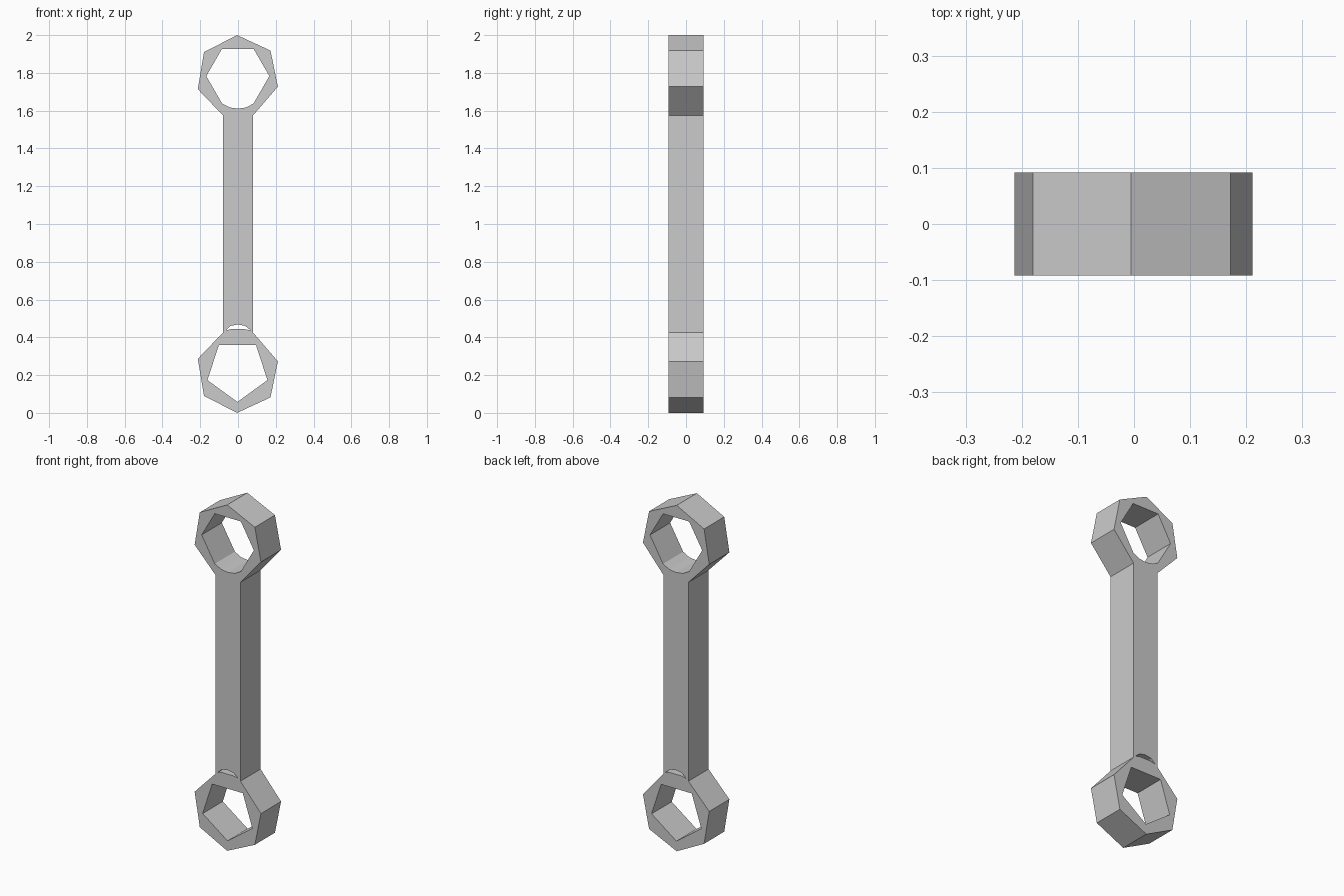
import bpy, bmesh
from math import sin, cos, radians
from mathutils import Vector

HALF = 0.092      # half thickness
HOLE = 0.167      # hole radius

cube = bpy.data.objects.get("Cube")
if cube:
    bpy.data.objects.remove(cube, do_unlink=True)

steel = bpy.data.materials.new("grey steel")
steel.use_nodes = True
steel.diffuse_color = (0.6, 0.6, 0.6, 1)
steel.node_tree.nodes["Principled BSDF"].inputs["Base Color"].default_value = (0.6, 0.6, 0.6, 1)


def arc(cx, cz, radius, angles):
    """Points on a circle at the given angles in degrees."""
    return [(cx + radius * cos(radians(a)), cz + radius * sin(radians(a))) for a in angles]


def plate(name, loops, half, material):
    """Flat plate from one outline and its holes, extruded front to back."""
    bm = bmesh.new()
    edges = []
    for loop in loops:
        verts = [bm.verts.new((x, -half, z)) for x, z in loop]
        edges += [bm.edges.new((v, verts[i - 1])) for i, v in enumerate(verts)]
    bmesh.ops.triangle_fill(bm, use_beauty=True, use_dissolve=False,
                            edges=edges, normal=Vector((0, -1, 0)))
    extruded = bmesh.ops.extrude_face_region(bm, geom=bm.faces[:], use_keep_orig=True)
    moved = [g for g in extruded["geom"] if isinstance(g, bmesh.types.BMVert)]
    bmesh.ops.translate(bm, verts=moved, vec=(0, 2 * half, 0))
    bmesh.ops.recalc_face_normals(bm, faces=bm.faces[:])
    mesh = bpy.data.meshes.new(name)
    bm.to_mesh(mesh)
    bm.free()
    mesh.materials.append(material)
    obj = bpy.data.objects.new(name, mesh)
    bpy.context.collection.objects.link(obj)
    return obj


# Outline: seven-sided head, straight handle, and the same head mirrored below
head = [(0.08, 1.575), (0.211, 1.727), (0.172, 1.918), (-0.005, 2.0),
        (-0.18, 1.91), (-0.213, 1.714), (-0.08, 1.575)]
outline = head + [(x, 2 - z) for x, z in reversed(head)]

# Upper hole: hexagon whose lower side is rounded by the handle end
upper_hole = (arc(-0.001, 1.783, HOLE, range(0, 241, 60))
              + arc(0, 1.778, HOLE, (255, 270, 285))
              + arc(-0.001, 1.783, HOLE, (300,)))

# Lower hole: pentagon pointing down
lower_hole = arc(-0.003, 0.225, HOLE, range(-90, 270, 72))

# Thin crescent gap between the lower ring and the handle
gap = [(-0.065, 0.437), (-0.039, 0.461), (0, 0.468), (0.037, 0.461),
       (0.067, 0.437), (0.032, 0.444), (-0.033, 0.444)]

plate("wrench_body", [outline, upper_hole, lower_hole, gap], HALF, steel)
